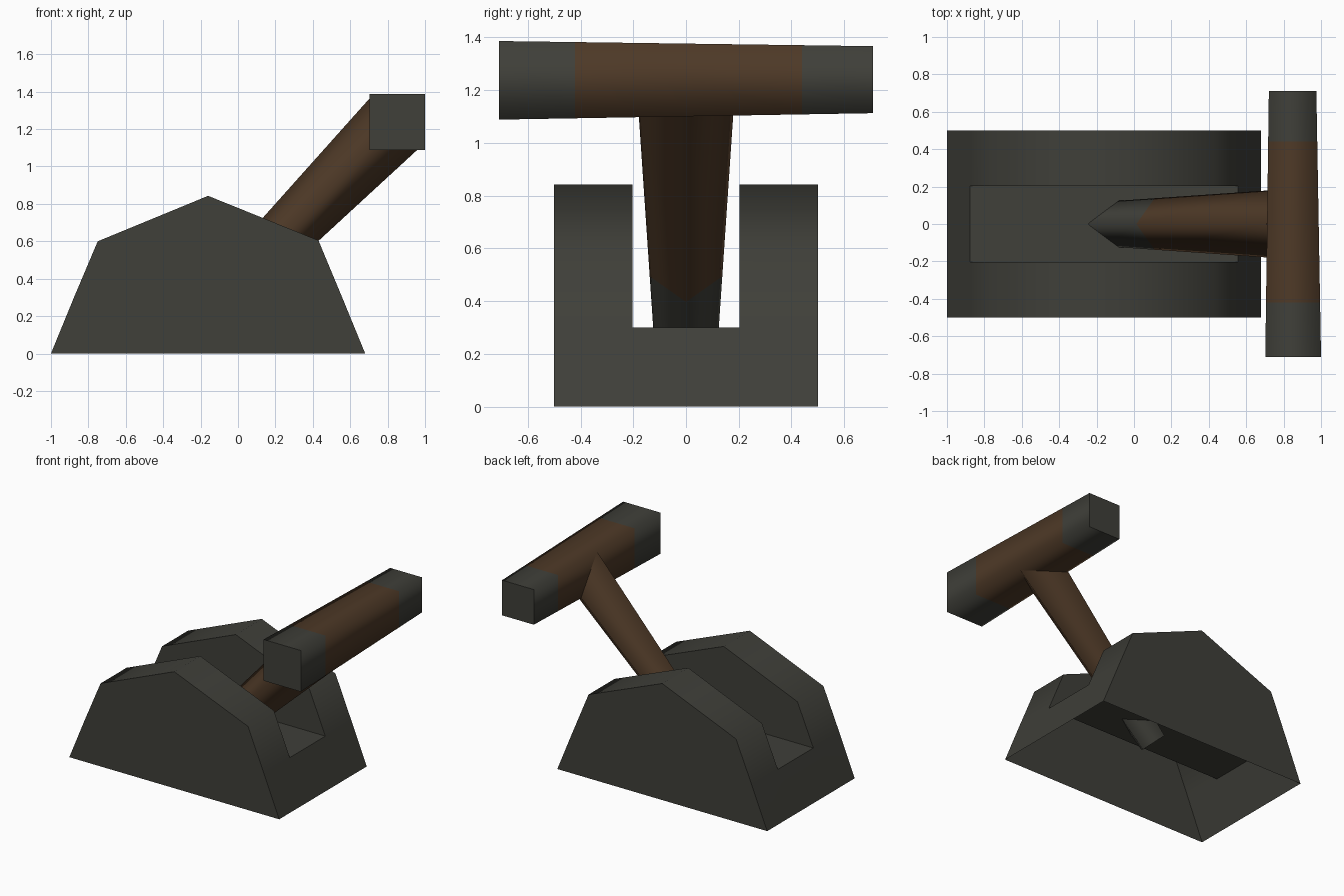
import bpy, bmesh, math
from mathutils import Vector

if "Cube" in bpy.data.objects:
    bpy.data.objects.remove(bpy.data.objects["Cube"])


def material(name, rgb):
    m = bpy.data.materials.new(name)
    m.diffuse_color = (*rgb, 1)
    m.use_nodes = True
    m.node_tree.nodes["Principled BSDF"].inputs["Base Color"].default_value = m.diffuse_color
    return m


GREY = material("dark_grey_metal", (0.050, 0.050, 0.041))
BROWN = material("brown_wood", (0.076, 0.041, 0.020))


def finish(name, bm, caps=(), limit=100):
    """Smooth shading, with sharp edges around caps and at steep angles."""
    bmesh.ops.recalc_face_normals(bm, faces=bm.faces)
    for f in bm.faces:
        f.smooth = True
    for e in bm.edges:
        if len(e.link_faces) == 2:
            steep = e.calc_face_angle(0) > math.radians(limit)
            e.smooth = not (steep or any(f in caps for f in e.link_faces))
    me = bpy.data.meshes.new(name)
    bm.to_mesh(me)
    bm.free()
    me.materials.append(GREY)
    me.materials.append(BROWN)
    bpy.context.collection.objects.link(bpy.data.objects.new(name, me))


def square_bar(name, a, b, ra, rb, u, v, stations, mats):
    """Tapered four-sided bar from a to b; u and v point at its corners."""
    a, b, u, v = map(Vector, (a, b, u, v))
    bm = bmesh.new()
    rings = []
    for t in stations:
        c, r = a.lerp(b, t), ra + (rb - ra) * t
        rings.append([bm.verts.new(c + d * r) for d in (u, v, -u, -v)])
    for lo, hi, m in zip(rings, rings[1:], mats):
        for i in range(4):
            j = (i + 1) % 4
            bm.faces.new((lo[i], lo[j], hi[j], hi[i])).material_index = m
    caps = [bm.faces.new(rings[0]), bm.faces.new(rings[-1])]
    for cap, m in zip(caps, (mats[0], mats[-1])):
        cap.material_index = m
    finish(name, bm, caps)


# Base: humped housing, open underneath, with a slot along the top
profile = [(-1, 0), (-0.877, 0.3), (-0.75, 0.6), (-0.16, 0.843),
           (0.43, 0.605), (0.557, 0.3), (0.68, 0)]
bm = bmesh.new()
cols = [[bm.verts.new((x, y, z)) for x, z in profile]
        for y in (-0.5, -0.203, 0.203, 0.5)]
for k in range(3):
    for i in range(6):
        if k == 1 and 1 <= i <= 4:
            continue  # slot opening
        bm.faces.new((cols[k][i], cols[k + 1][i], cols[k + 1][i + 1], cols[k][i + 1]))
bm.faces.new((cols[1][1], cols[2][1], cols[2][5], cols[1][5]))  # slot floor
for k in (1, 2):
    bm.faces.new(cols[k][1:6])  # slot walls
for k in (0, 3):
    bm.faces.new(cols[k])  # outer sides
finish("base_housing", bm, limit=55)

# Lever: tapered diamond-section arm, grey at the foot
s = math.sqrt(0.5)
square_bar("lever_arm", (-0.16, 0, 0.22), (0.84, 0, 1.235), 0.119, 0.188,
           (0, 1, 0), (s, 0, -s), (0, 0.27, 1), (0, 1))

# Handle: square crossbar with grey ends
square_bar("handle_bar", (0.851, -0.71, 1.2375), (0.848, 0.71, 1.24), 0.149, 0.127,
           (1, 0, 1), (1, 0, -1), (0, 0.204, 0.81, 1), (0, 1, 0))
